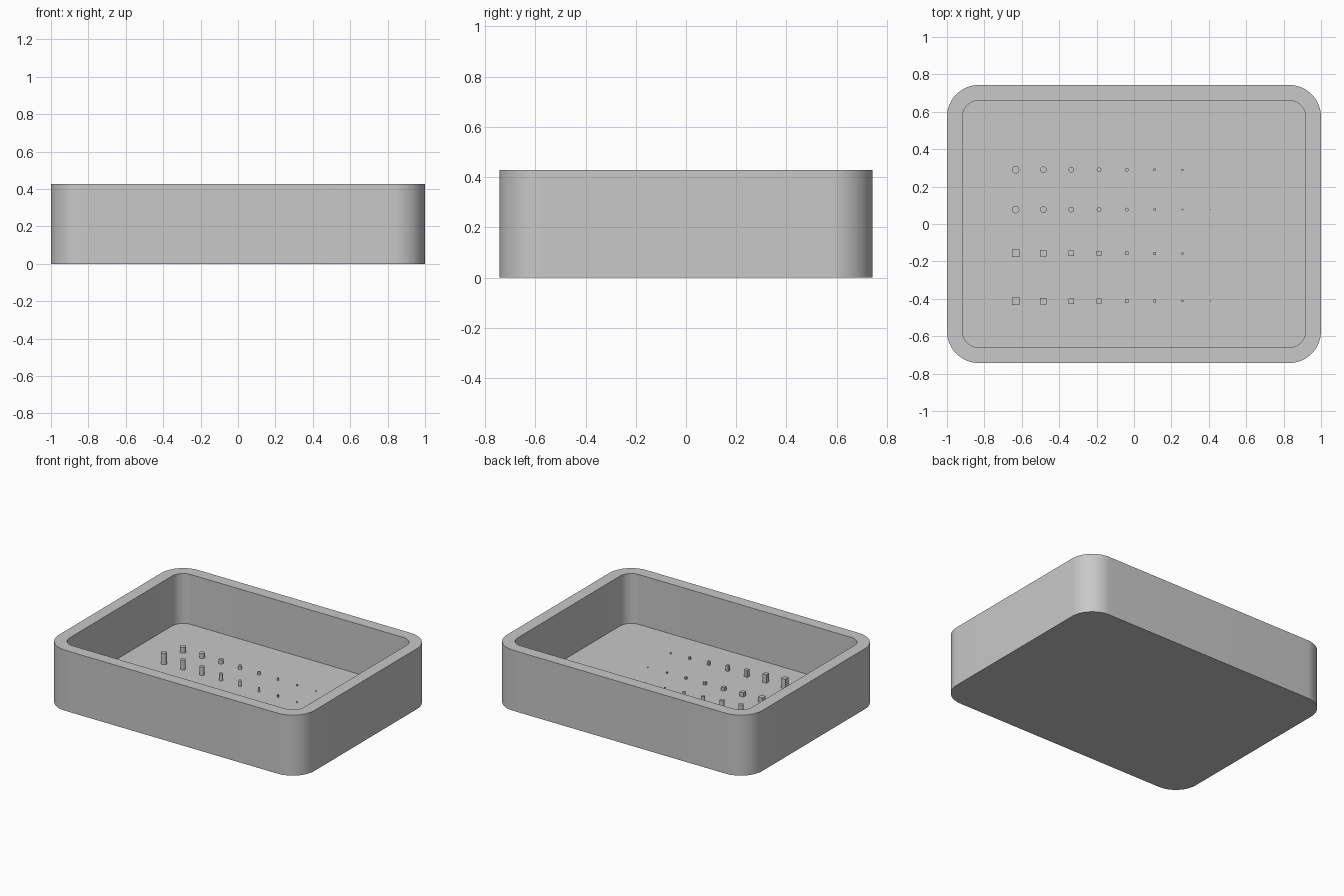
import bpy, bmesh, math

cube = bpy.data.objects.get("Cube")
if cube:
    bpy.data.objects.remove(cube, do_unlink=True)

HALF_X, HALF_Y, HEIGHT = 1.0, 0.743, 0.428
WALL, FLOOR, RADIUS = 0.083, 0.075, 0.17

grey = bpy.data.materials.new("light_grey")
grey.use_nodes = True
colour = (0.58, 0.58, 0.58, 1)
grey.diffuse_color = colour
grey.node_tree.nodes["Principled BSDF"].inputs["Base Color"].default_value = colour


def finish(name, bm):
    """Turn a bmesh into a smooth-shaded object with sharp corners."""
    bmesh.ops.recalc_face_normals(bm, faces=bm.faces)
    mesh = bpy.data.meshes.new(name)
    bm.to_mesh(mesh)
    bm.free()
    mesh.materials.append(grey)
    obj = bpy.data.objects.new(name, mesh)
    bpy.context.collection.objects.link(obj)
    bpy.ops.object.select_all(action='DESELECT')
    obj.select_set(True)
    bpy.context.view_layer.objects.active = obj
    bpy.ops.object.shade_smooth_by_angle(angle=math.radians(35))


def rounded_ring(bm, inset, z, steps=16):
    """Ring of vertices around a rounded rectangle."""
    r = RADIUS - inset
    ring = []
    for corner, (sx, sy) in enumerate([(1, 1), (-1, 1), (-1, -1), (1, -1)]):
        for i in range(steps + 1):
            a = math.pi / 2 * (corner + i / steps)
            ring.append(bm.verts.new((sx * (HALF_X - RADIUS) + r * math.cos(a),
                                      sy * (HALF_Y - RADIUS) + r * math.sin(a), z)))
    return ring


# Open tray: outer wall, flat rim, inner wall, then floor and underside
bm = bmesh.new()
rings = [rounded_ring(bm, 0, 0), rounded_ring(bm, 0, HEIGHT),
         rounded_ring(bm, WALL, HEIGHT), rounded_ring(bm, WALL, FLOOR)]
for low, high in zip(rings, rings[1:]):
    for i in range(len(low)):
        j = (i + 1) % len(low)
        bm.faces.new((low[i], low[j], high[j], high[i]))
bm.faces.new(rings[0])
bm.faces.new(rings[-1])
finish("tray", bm)

# Rows of pins shrinking towards +x: (name, y, round, height / width)
ROWS = [("short_round_pin", 0.29, True, 1), ("tall_round_pin", 0.077, True, 2),
        ("short_square_pin", -0.157, False, 1), ("tall_square_pin", -0.412, False, 2)]
for name, y, is_round, ratio in ROWS:
    for i in range(8):
        width = 0.005 * (8 - i)
        height = width * ratio
        x = -0.633 + 0.1487 * i
        bm = bmesh.new()
        if is_round:
            bmesh.ops.create_cone(bm, cap_ends=True, segments=32, radius1=width / 2,
                                  radius2=width / 2, depth=height)
        else:
            bmesh.ops.create_cube(bm, size=1)
            bmesh.ops.scale(bm, vec=(width, width, height), verts=bm.verts)
        bmesh.ops.translate(bm, vec=(x, y, FLOOR + height / 2), verts=bm.verts)
        finish(f"{name}_{i + 1}", bm)
